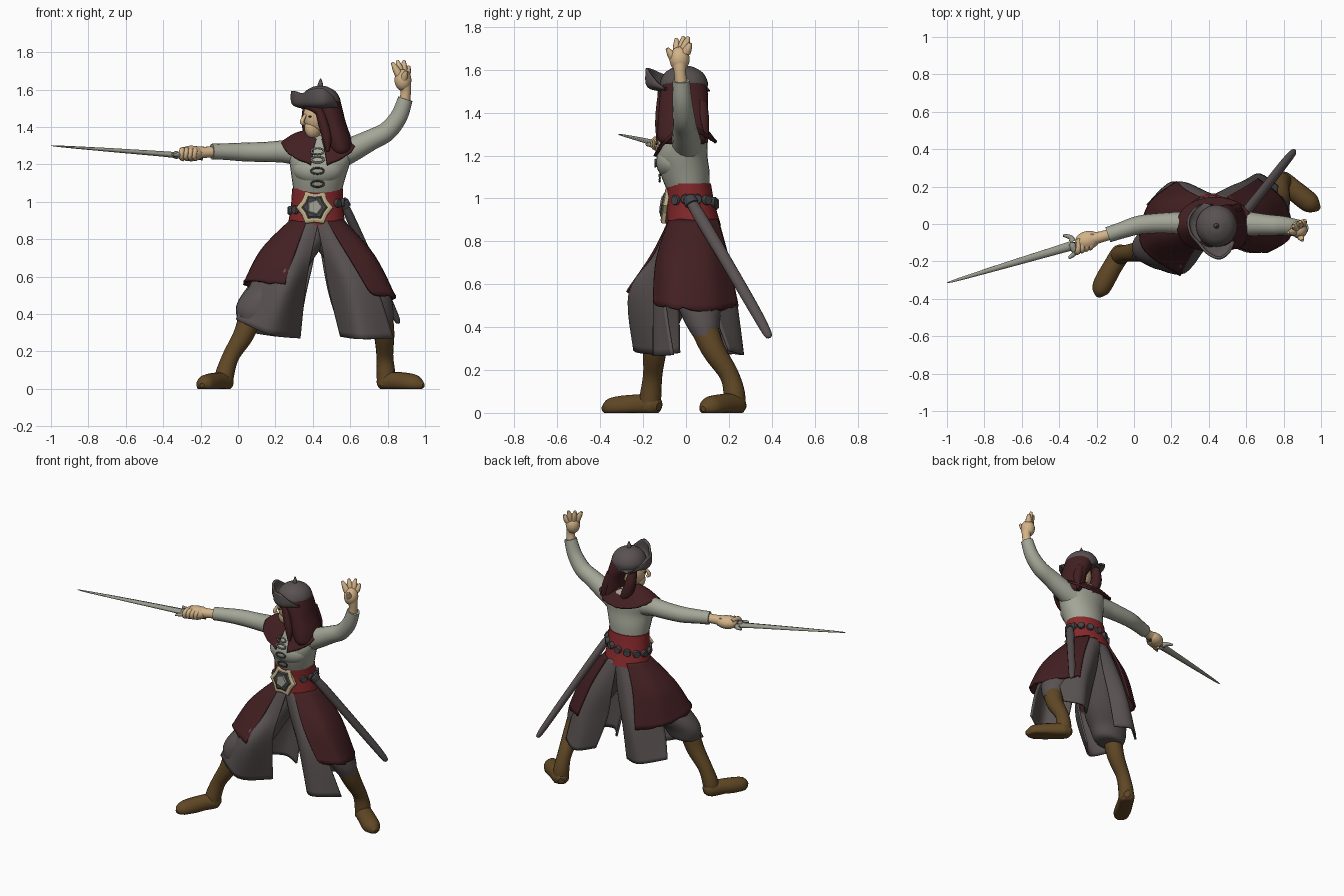
import bpy, bmesh, math, random
from mathutils import Vector, Matrix

random.seed(4)


def material(name, *rgb):
    m = bpy.data.materials.new(name)
    m.diffuse_color = (*rgb, 1)
    return m


SHIRT = material("sage linen", .37, .38, .31)
MAROON = material("maroon cloth", .056, .014, .016)
GREY = material("warm grey cloth", .102, .084, .085)
RED = material("red sash", .24, .022, .024)
SKIN = material("skin", .65, .45, .25)
BOOT = material("brown leather", .12, .065, .019)
STEEL = material("steel", .32, .32, .27)
GOLD = material("pale gold", .5, .42, .24)
DARK = material("dark metal", .06, .058, .062)


def curve(pts, n=5):
    """Smooth curve through tuples of any length."""
    out = []
    for i in range(len(pts) - 1):
        a, b, c, d = (pts[max(0, min(len(pts) - 1, i + k))] for k in (-1, 0, 1, 2))
        for s in range(n):
            t = s / n
            out.append(tuple(.5 * (2 * q + (r - p) * t + (2 * p - 5 * q + 4 * r - w) * t * t
                                   + (3 * q - p - 3 * r + w) * t ** 3)
                             for p, q, r, w in zip(a, b, c, d)))
    return out + [tuple(pts[-1])]


def build(name, rows, mat, closed=False, thick=0):
    n = len(rows[0])
    verts = [v for r in rows for v in r]
    faces = [(i * n + j, i * n + (j + 1) % n, (i + 1) * n + (j + 1) % n, (i + 1) * n + j)
             for i in range(len(rows) - 1) for j in range(n if closed else n - 1)]
    if closed:
        faces += [tuple(range(n))[::-1], tuple(range(len(verts) - n, len(verts)))]
    me = bpy.data.meshes.new(name)
    me.from_pydata(verts, [], faces)
    bm = bmesh.new()
    bm.from_mesh(me)
    bmesh.ops.recalc_face_normals(bm, faces=bm.faces)
    bm.to_mesh(me)
    bm.free()
    me.materials.append(mat)
    for p in me.polygons:
        p.use_smooth = len(p.vertices) == 4
    ob = bpy.data.objects.new(name, me)
    bpy.context.collection.objects.link(ob)
    if thick:
        mod = ob.modifiers.new("thickness", 'SOLIDIFY')
        mod.thickness, mod.offset = thick, 0
    return ob


def loft(name, rings, mat, n=28):
    """Horizontal ellipses: x, y, z, half width, half depth."""
    rows = [[(x + a * math.cos(k * math.tau / n), y + b * math.sin(k * math.tau / n), z)
             for k in range(n)] for x, y, z, a, b in curve(rings)]
    return build(name, rows, mat, True)


def tube(name, pts, mat, flat=1.0, n=16, steps=5):
    """Tube along x, y, z, radius points; never dips under the floor."""
    p = curve(pts, steps)
    rows = []
    for i, q in enumerate(p):
        t = (Vector(p[min(i + 1, len(p) - 1)][:3]) - Vector(p[max(i - 1, 0)][:3])).normalized()
        s = t.cross(Vector((0, 1, 0))).normalized()
        u = s.cross(t)
        row = [Vector(q[:3]) + q[3] * (s * math.cos(k * math.tau / n) * flat + u * math.sin(k * math.tau / n))
               for k in range(n)]
        rows.append([(v.x, v.y, max(v.z, 0)) for v in row])
    return build(name, rows, mat, True)


def sheet(name, ctrl, mat, thick=.012, ragged=0):
    """Cloth through a small grid of control points."""
    cols = [curve(r, 7) for r in ctrl]
    rows = [list(r) for r in zip(*[curve(c, 6) for c in zip(*cols)])]
    if ragged:
        rows[-1] = [(x, y, z + random.uniform(-ragged, ragged)) for x, y, z in rows[-1]]
    return build(name, rows, mat, thick=thick)


def ball(name, loc, size, mat, turn=0):
    bm = bmesh.new()
    bmesh.ops.create_uvsphere(bm, u_segments=24, v_segments=14, radius=1)
    bm.transform(Matrix.Translation(loc) @ Matrix.Rotation(turn, 4, 'Z') @ Matrix.Diagonal((*size, 1)))
    me = bpy.data.meshes.new(name)
    bm.to_mesh(me)
    bm.free()
    me.materials.append(mat)
    for p in me.polygons:
        p.use_smooth = True
    ob = bpy.data.objects.new(name, me)
    bpy.context.collection.objects.link(ob)


def disc(name, loc, normal, r, depth, mat, sides=14, star=1.0):
    rot = Vector(normal).to_track_quat('Z', 'Y')
    rows = [[Vector(loc) + rot @ Vector((q * (star if k % 2 else 1) * math.cos(k * math.tau / sides),
                                         q * (star if k % 2 else 1) * math.sin(k * math.tau / sides), h))
             for k in range(sides)] for q, h in ((r, -depth), (r, depth * .5), (r * .85, depth))]
    ob = build(name, rows, mat, True)
    for p in ob.data.polygons:
        p.use_smooth = False


# torso, chest and sash
loft("shirt_body", [(.425, .01, 1.04, .125, .1), (.43, -.005, 1.12, .142, .115), (.437, -.015, 1.2, .16, .115),
                    (.44, 0, 1.27, .175, .1), (.44, .01, 1.33, .13, .085), (.43, .01, 1.36, .06, .06)], SHIRT)
ball("chest", (.43, -.058, 1.17), (.135, .082, .085), SHIRT)
loft("sash", [(.425, .01, 1.07, .136, .106), (.422, .022, .98, .139, .111), (.42, .035, .875, .154, .128)], RED)
for z, y in ((1.27, -.135), (1.225, -.138), (1.165, -.142), (1.095, -.122)):
    ring = [(.425 + .034 * math.cos(a * .5236), y - .001 * (a % 2), z + .016 * math.sin(a * .5236), .005)
            for a in range(13)]
    tube("shirt_lace", ring, STEEL if z > 1.2 else DARK, n=6, steps=2)

# belt studs and buckle
for k in range(2, 13):
    a = k * math.tau / 14 - math.pi / 2
    c, s = math.cos(a), math.sin(a)
    disc("belt_stud", (.42 + .142 * c, .025 + .114 * s, .975 + .022 * c), (c, s, 0), .024, .014, DARK)
disc("buckle_plate", (.41, -.094, .968), (-.05, -1, .15), .098, .012, GOLD, 12, .8)
disc("buckle_centre", (.41, -.1, .969), (-.05, -1, .15), .07, .012, DARK, 12, .8)
disc("buckle_boss", (.41, -.108, .97), (-.05, -1, .15), .045, .012, STEEL, 10, .8)

# shoulder collar, open at the front
collar = []
for r, z0, drop in ((.06, 1.38, .05), (.13, 1.36, .08), (.2, 1.315, .12)):
    row = []
    for k in range(11):
        a = math.radians(-80 + 34 * k)
        f = max(0, -math.sin(a)) ** 2
        b = max(0, math.sin(a)) ** 2
        row.append((.433 + r * math.cos(a) * (1 + .25 * f), r * math.sin(a) * (.7 if r > .1 else 1)
                    - .008 * f, z0 - drop * f - drop * .45 * b))
    collar.append(row)
sheet("shoulder_collar", collar, MAROON, .014, .004)

# neck and head, turned toward the sword
tube("neck", [(.432, 0, 1.28, .05), (.425, -.015, 1.35, .042), (.42, -.02, 1.42, .045)], SKIN)
turn = math.atan2(-.6, -.8)
ball("head", (.425, -.03, 1.455), (.082, .068, .095), SKIN, turn)
ball("jaw", (.402, -.047, 1.395), (.05, .042, .058), SKIN, turn)
tube("nose", [(.36, -.078, 1.465, .008), (.342, -.09, 1.428, .012), (.355, -.08, 1.413, .008)], SKIN, n=8)
for s in (-1, 1):
    ball("eye", (.425 - .8 * .072 + s * .6 * .03, -.03 - .6 * .072 - s * .8 * .03, 1.455), (.006, .011, .005),
         DARK, turn)

# hair
loft("long_hair", [(.455, -.01, 1.55, .09, .1), (.478, -.01, 1.49, .082, .112), (.508, -.012, 1.42, .07, .115),
                   (.53, -.015, 1.34, .075, .118), (.548, -.015, 1.28, .066, .117), (.55, -.015, 1.255, .05, .1)],
     MAROON)
for pts in ([(.43, -.11, 1.5, .02), (.455, -.115, 1.42, .026), (.475, -.12, 1.34, .025), (.48, -.13, 1.27, .008)],
            [(.37, .05, 1.5, .025), (.375, .065, 1.42, .035), (.4, .075, 1.34, .035), (.44, .09, 1.27, .01)],
            [(.52, .07, 1.45, .03), (.55, .08, 1.35, .03), (.56, .095, 1.26, .008)],
            [(.36, -.085, 1.515, .018), (.41, -.11, 1.5, .022), (.46, -.11, 1.45, .018)]):
    tube("hair_lock", pts, MAROON, n=10)

# hat with a two-horned brim turned up over the face
loft("hat_crown", [(.44, -.01, 1.495, .1, .104), (.44, -.01, 1.54, .108, .112), (.44, -.01, 1.585, .086, .09),
                   (.44, -.01, 1.612, .045, .047), (.44, -.01, 1.62, .012, .012)], GREY)
tube("hat_spike", [(.44, -.01, 1.615, .015), (.441, -.01, 1.632, .013), (.442, -.01, 1.66, .002)], GREY, n=8)
brim = [[], [], []]
for deg, r, z in ((100, .11, 1.5), (125, .138, 1.505), (150, .148, 1.55), (172, .152, 1.59), (198, .142, 1.59),
                  (225, .132, 1.58), (252, .152, 1.6), (275, .172, 1.605), (295, .155, 1.56), (318, .125, 1.51)):
    c, s = math.cos(math.radians(deg)), math.sin(math.radians(deg))
    for row, q, h in zip(brim, (.095, r * .97, r), (1.505, min(z, 1.525), z)):
        row.append((.44 + q * c, -.01 + q * s, h))
sheet("hat_brim", brim, GREY, .014)

# sword arm and hand
tube("sword_sleeve", [(.36, 0, 1.255, .07), (.25, .005, 1.268, .06), (.15, .005, 1.266, .054),
                      (.03, -.005, 1.266, .05), (-.07, -.035, 1.268, .044), (-.14, -.058, 1.268, .042)], SHIRT)
tube("sword_wrist", [(-.12, -.052, 1.267, .03), (-.18, -.07, 1.264, .03), (-.25, -.085, 1.26, .04)], SKIN)
ball("sword_fist", (-.25, -.088, 1.258), (.068, .05, .042), SKIN, .28)
for k in range(4):
    x, y = -.225 - .023 * k, -.083 - .008 * k
    tube("fist_finger", [(x, y + .03, 1.28, .012), (x - .005, y - .035, 1.275, .015), (x - .01, y - .04, 1.24, .014),
                         (x, y, 1.228, .012)], SKIN, n=8)

# sword
tube("sword_grip", [(-.19, -.075, 1.235, .014), (-.33, -.117, 1.25, .014)], DARK, n=10)
tube("sword_guard", [(-.378, -.06, 1.252, .008), (-.335, -.075, 1.25, .014), (-.33, -.115, 1.25, .022),
                     (-.318, -.155, 1.25, .014), (-.35, -.182, 1.252, .008)], STEEL, n=8)
tube("sword_blade", [(-.32, -.112, 1.248, .03), (-.42, -.142, 1.257, .026), (-.7, -.225, 1.278, .018),
                     (-.95, -.3, 1.296, .008), (-1, -.314, 1.3, .001)], STEEL, flat=.55, n=6)

# raised arm and open hand
tube("raised_sleeve", [(.52, .005, 1.24, .075), (.61, 0, 1.28, .066), (.71, -.005, 1.33, .056),
                       (.795, -.01, 1.375, .052), (.86, -.018, 1.455, .046), (.895, -.022, 1.55, .04)], SHIRT)
tube("raised_wrist", [(.89, -.022, 1.53, .03), (.897, -.028, 1.59, .028), (.89, -.03, 1.63, .036)], SKIN)
ball("raised_palm", (.882, -.03, 1.65), (.045, .047, .058), SKIN, .3)
for a, b in (((.86, -.04, 1.68), (.825, -.045, 1.745)), ((.87, -.02, 1.69), (.852, -.012, 1.755)),
             ((.885, -.01, 1.69), (.888, .012, 1.755)), ((.9, 0, 1.68), (.915, .02, 1.725)),
             ((.885, -.055, 1.65), (.9, -.088, 1.7))):
    m = [(p + q) / 2 for p, q in zip(a, b)]
    tube("finger", [(*a, .022), (*m, .018), (*b, .008)], SKIN, n=8)

# maroon skirt sides
sheet("skirt_front_leg_side", [
    [(.37, -.075, .9), (.295, -.02, .9), (.29, .08, .9), (.35, .145, .9)],
    [(.31, -.155, .74), (.14, -.08, .74), (.155, .1, .74), (.28, .18, .74)],
    [(.25, -.275, .565), (.045, -.12, .57), (.08, .1, .53), (.23, .225, .51)]], MAROON, .014, .008)
sheet("skirt_back_leg_side", [
    [(.475, -.075, .9), (.55, -.02, .9), (.555, .08, .9), (.5, .145, .9)],
    [(.59, -.135, .71), (.715, -.07, .71), (.705, .1, .71), (.59, .195, .71)],
    [(.71, -.15, .51), (.835, -.06, .49), (.8, .12, .48), (.66, .24, .5)]], MAROON, .014, .008)

# grey panels under the skirt
sheet("front_panel_near", [
    [(.35, -.06, .9), (.39, -.078, .9), (.43, -.08, .89)],
    [(.2, -.085, .74), (.31, -.142, .74), (.395, -.11, .74)],
    [(.07, -.115, .56), (.25, -.262, .56), (.36, -.14, .56)],
    [(-.01, -.17, .37), (.17, -.24, .29), (.33, -.09, .27)]], GREY)
sheet("front_panel_far", [
    [(.42, -.08, .89), (.46, -.078, .9), (.49, -.06, .9)],
    [(.455, -.08, .74), (.53, -.115, .73), (.63, -.09, .73)],
    [(.487, -.04, .54), (.6, -.145, .54), (.74, -.1, .54)],
    [(.55, -.03, .28), (.66, -.15, .265), (.83, -.06, .27)]], GREY)
sheet("back_panel_near", [
    [(.34, .125, .9), (.39, .145, .9), (.43, .15, .89)],
    [(.2, .1, .7), (.31, .185, .7), (.405, .16, .7)],
    [(.12, .07, .5), (.25, .215, .5), (.36, .17, .5)],
    [(.07, .1, .3), (.2, .22, .28), (.32, .18, .27)]], GREY)
sheet("back_panel_far", [
    [(.42, .15, .89), (.46, .145, .9), (.52, .12, .9)],
    [(.45, .16, .7), (.55, .2, .7), (.67, .12, .7)],
    [(.49, .15, .5), (.62, .235, .5), (.75, .13, .5)],
    [(.56, .18, .28), (.66, .265, .27), (.77, .2, .29)]], GREY)

# breeches
loft("front_leg_breeches", [(.42, .035, .9, .12, .1), (.385, .025, .82, .11, .1), (.285, -.01, .68, .11, .11),
                            (.18, -.085, .53, .14, .12), (.12, -.12, .44, .13, .1), (.1, -.13, .37, .1, .08),
                            (.06, -.13, .36, .04, .04)], GREY)
loft("back_leg_breeches", [(.43, .035, .9, .12, .1), (.48, .035, .82, .11, .1), (.575, .04, .68, .105, .11),
                           (.69, .06, .52, .115, .105), (.74, .075, .43, .09, .085), (.765, .09, .36, .065, .06)], GREY)

# boots
tube("front_boot_shaft", [(.085, -.13, .46, .065), (.035, -.145, .3, .056), (-.035, -.155, .18, .045),
                          (-.07, -.165, .08, .05), (-.075, -.17, .02, .048)], BOOT)
tube("front_boot_foot", [(-.045, -.125, .03, .02), (-.065, -.15, .035, .05), (-.11, -.22, .035, .052),
                         (-.16, -.31, .025, .054), (-.182, -.36, .022, .043), (-.192, -.39, .018, .012)], BOOT)
tube("back_boot_shaft", [(.755, .07, .44, .068), (.78, .125, .3, .056), (.785, .2, .18, .045),
                         (.79, .225, .09, .05), (.795, .225, .02, .05)], BOOT)
tube("back_boot_foot", [(.76, .27, .03, .02), (.785, .24, .035, .05), (.85, .185, .035, .055),
                        (.925, .125, .025, .056), (.96, .1, .022, .045), (.992, .08, .018, .012)], BOOT)

# scabbard hanging at the hip
tube("scabbard", [(.565, .02, .99, .024), (.6, .065, .915, .03), (.7, .192, .7, .028), (.8, .32, .48, .026),
                  (.85, .38, .37, .02), (.857, .39, .35, .006)], GREY, flat=.8, n=12)
disc("scabbard_mount", (.565, .02, .99), (-.4, -.4, .8), .032, .02, DARK)
